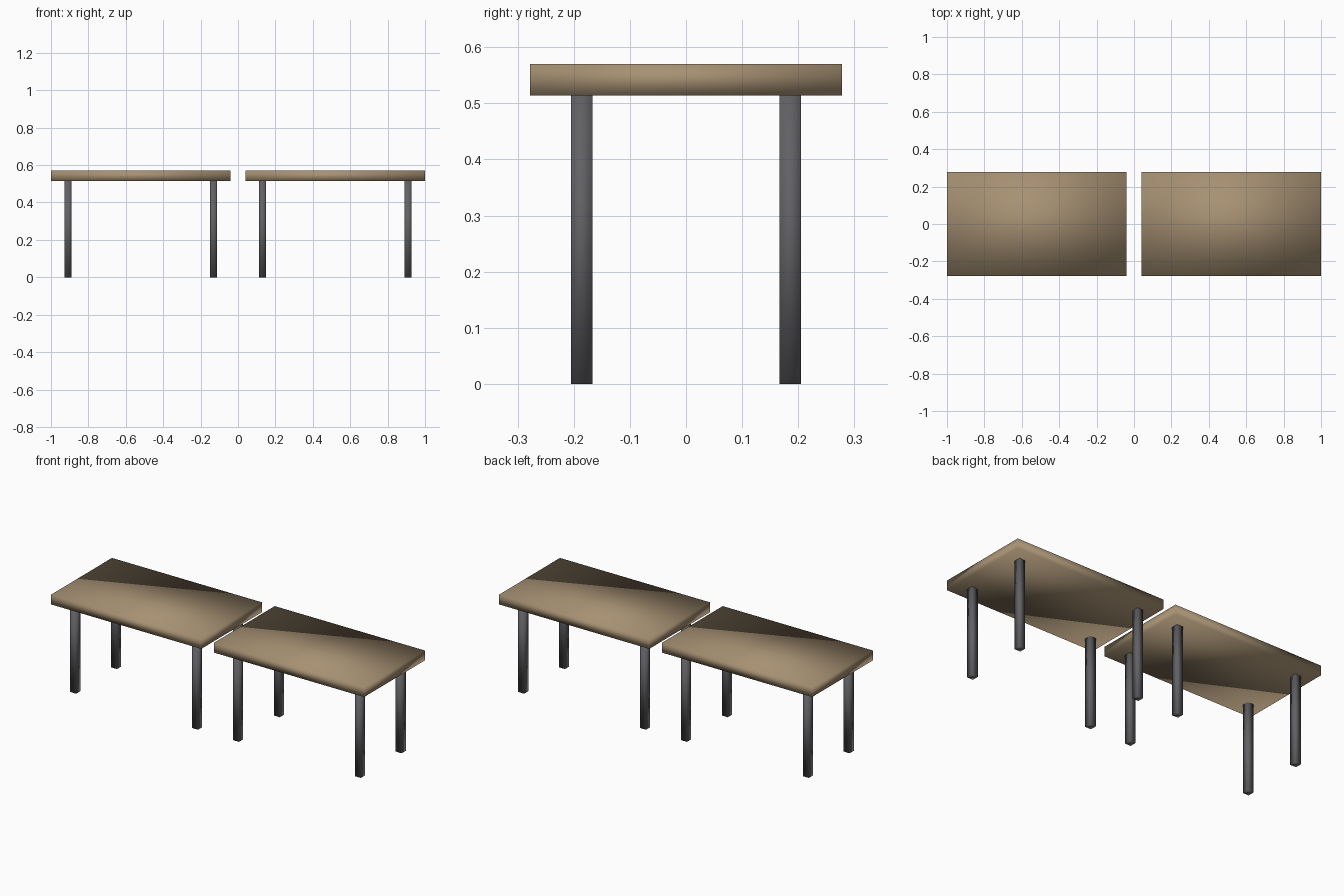
import bpy
import bmesh
from mathutils import Matrix, Vector

if "Cube" in bpy.data.objects:
    bpy.data.objects.remove(bpy.data.objects["Cube"])


def material(name, color):
    mat = bpy.data.materials.new(name)
    mat.diffuse_color = (*color, 1)
    mat.use_nodes = True
    mat.node_tree.nodes["Principled BSDF"].inputs["Base Color"].default_value = mat.diffuse_color
    return mat


def box(name, center, size, mat):
    mesh = bpy.data.meshes.new(name)
    bm = bmesh.new()
    bmesh.ops.create_cube(bm, size=1, matrix=Matrix.Diagonal((*size, 1)))
    for f in bm.faces:
        f.smooth = True  # original shades smoothly across the box corners
    bm.to_mesh(mesh)
    bm.free()
    mesh.materials.append(mat)
    obj = bpy.data.objects.new(name, mesh)
    obj.location = Vector(center)
    bpy.context.collection.objects.link(obj)
    return obj


wood = material("wood", (0.38, 0.28, 0.17))
metal = material("dark_metal", (0.12, 0.12, 0.13))

TOP_Z, UNDER_Z = 0.57, 0.514
LEG = 0.038

for side, cx in (("left", -0.52), ("right", 0.52)):
    # Table top
    box(f"{side}_table_top", (cx, 0, (TOP_Z + UNDER_Z) / 2),
        (0.96, 0.556, TOP_Z - UNDER_Z), wood)
    # Four square legs
    for depth, y in (("front", -0.186), ("back", 0.186)):
        for end, dx in (("left", -0.389), ("right", 0.389)):
            box(f"{side}_table_{depth}_{end}_leg",
                (cx + dx, y, UNDER_Z / 2), (LEG, LEG, UNDER_Z), metal)
